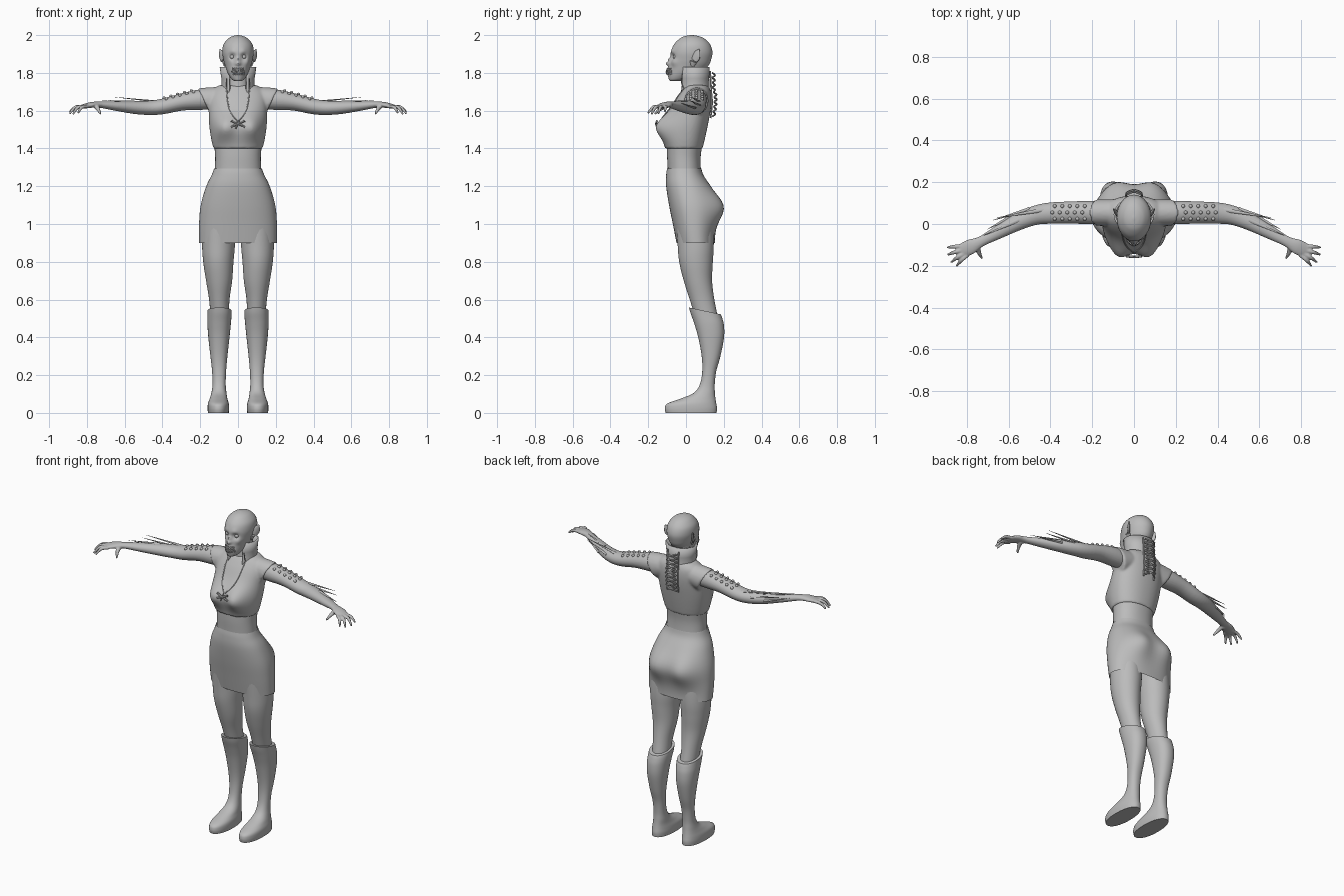
import bpy, bmesh, math
from mathutils import Vector
from mathutils.bvhtree import BVHTree

if bpy.data.objects.get("Cube"):
    bpy.data.objects.remove(bpy.data.objects["Cube"])

grey = bpy.data.materials.new("plain grey")
grey.use_nodes = True
grey.diffuse_color = (0.5, 0.5, 0.5, 1)
grey.node_tree.nodes["Principled BSDF"].inputs["Base Color"].default_value = (0.5, 0.5, 0.5, 1)
made = []


def spline(rows, steps):
    """Catmull-Rom interpolation of rows of numbers."""
    pts = [rows[0]] + list(rows) + [rows[-1]]
    out = []
    for a, b, c, d in zip(pts, pts[1:], pts[2:], pts[3:]):
        for k in range(steps):
            t = k / steps
            out.append([q + t / 2 * (r - p + t * (2 * p - 5 * q + 4 * r - s + t * (3 * (q - r) + s - p)))
                        for p, q, r, s in zip(a, b, c, d)])
    return out + [list(rows[-1])]


def body(rows, steps=5, n=40, power=2.0, tilt=0.0, bumps=()):
    """Upright rings from rows of height, centre x, half width, front y, back y."""
    rings = []
    top = max(r[0] for r in rows)
    for z, cx, rx, yf, yb in spline(rows, steps):
        ring = []
        for i in range(n):
            a = math.tau * i / n
            c, s = math.cos(a), math.sin(a)
            c = math.copysign(abs(c) ** (2 / power), c)
            s = math.copysign(abs(s) ** (2 / power), s)
            p = Vector((cx + rx * c, (yf + yb) / 2 + (yb - yf) / 2 * s, z))
            p.z -= tilt * s * (z / top) ** 6
            ring.append(p)
        rings.append(ring)
    for centre, push, size in bumps:
        for side in ((1, -1) if centre[0] else (1,)):
            mid = Vector((centre[0] * side, centre[1], centre[2]))
            for ring in rings:
                for p in ring:
                    p += Vector(push) * math.exp(-((p - mid).length / size) ** 2)
    return rings


def tube(rows, steps=4, n=12):
    """Rings along a path from rows of x, y, z, sideways radius, upright radius."""
    rows = spline(rows, steps)
    rings = []
    for i, row in enumerate(rows):
        p = Vector(row[:3])
        t = Vector(rows[min(i + 1, len(rows) - 1)][:3]) - Vector(rows[max(i - 1, 0)][:3])
        t.normalize()
        u = t.cross(Vector((0, 0, 1)) if abs(t.z) < 0.9 else Vector((0, 1, 0))).normalized()
        v = u.cross(t)
        rings.append([p + u * row[3] * math.cos(math.tau * k / n) + v * row[4] * math.sin(math.tau * k / n)
                      for k in range(n)])
    return rings


def wire(points, r, steps=4):
    return tube([(*p, r, r) for p in points], steps, 6)


def spike(a, b, r, flat=1.0):
    return tube([(*a, r, r * flat), (*b, r * 0.08, r * 0.08 * flat)], 2, 8)


def make(name, lofts, mirror=False, voxel=0, closed=True, cap=True, smooth=4):
    bm = bmesh.new()
    for rings in lofts:
        vs = [[bm.verts.new(p) for p in ring] for ring in rings]
        n = len(vs[0])
        for lo, hi in zip(vs, vs[1:]):
            for i in range(n if closed else n - 1):
                j = (i + 1) % n
                bm.faces.new((lo[i], lo[j], hi[j], hi[i]))
        if cap and closed:
            bm.faces.new(vs[0][::-1])
            bm.faces.new(vs[-1])
    bmesh.ops.recalc_face_normals(bm, faces=bm.faces)
    return finish(name, bm, mirror, voxel, smooth)


def finish(name, bm, mirror=False, voxel=0, smooth=4):
    mesh = bpy.data.meshes.new(name)
    bm.to_mesh(mesh)
    bm.free()
    mesh.materials.append(grey)
    ob = bpy.data.objects.new(name, mesh)
    bpy.context.collection.objects.link(ob)
    if mirror:
        ob.modifiers.new("both sides", "MIRROR").use_mirror_merge = False
    if voxel:
        m = ob.modifiers.new("blend", "REMESH")
        m.mode, m.voxel_size, m.use_smooth_shade = "VOXEL", voxel, True
        m = ob.modifiers.new("soften", "SMOOTH")
        m.factor, m.iterations = 0.5, smooth
    made.append(ob)
    return ob


def surface(ob):
    bpy.context.view_layer.update()
    return BVHTree.FromObject(ob, bpy.context.evaluated_depsgraph_get())


def cast(tree, start, direction, lift=0.003):
    hit = tree.ray_cast(Vector(start), Vector(direction))[0]
    return (hit if hit else Vector(start)) - Vector(direction) * lift


# Bodice with short sleeves
trunk = body([(1.40, 0, .130, -.108, .088), (1.45, 0, .142, -.108, .10), (1.52, 0, .152, -.098, .115),
              (1.60, 0, .155, -.08, .13), (1.66, 0, .155, -.055, .135), (1.705, 0, .14, -.025, .13),
              (1.735, 0, .10, 0, .115)], power=2.2, n=56,
             bumps=[((.073, -.09, 1.515), (0, -.068, 0), .072)])
sleeve = []
for x, z, lean, r in ((.04, 1.665, 0, .055), (.10, 1.66, .01, .066), (.15, 1.652, .025, .07), (.178, 1.648, .034, .07)):
    sleeve.append([Vector((x + lean * math.sin(a), .055 + .064 * math.cos(a), z + r * math.sin(a)))
                   for a in (math.tau * k / 24 for k in range(24))])
bodice = make("bodice", [trunk, sleeve], mirror=True, voxel=.007, smooth=5)

# Bare waist and skirt
make("waist", [body([(1.24, 0, .125, -.095, .085), (1.30, 0, .122, -.097, .078), (1.36, 0, .121, -.10, .078),
                     (1.43, 0, .127, -.10, .088)], power=2.2)])
make("skirt", [body([(.90, 0, .206, -.05, .152), (1.0, 0, .206, -.07, .148), (1.1, 0, .197, -.09, .142),
                     (1.2, 0, .168, -.105, .118), (1.26, 0, .139, -.105, .09), (1.295, 0, .126, -.10, .081)],
                    power=2.25, n=64, bumps=[((.09, .13, 1.09), (0, .062, 0), .095)])], cap=False)

# Legs and boots
make("legs", [body([(1.08, .10, .085, -.06, .14), (.90, .103, .087, -.045, .147), (.80, .104, .08, -.036, .142),
                    (.70, .10, .069, -.012, .138), (.60, .099, .054, .02, .15), (.50, .096, .048, .05, .17)])],
     mirror=True)
make("boots", [body([(0, .104, .055, -.108, .162), (.025, .104, .057, -.112, .164), (.05, .104, .055, -.098, .16),
                     (.075, .103, .047, -.03, .156), (.105, .101, .040, .04, .153), (.15, .10, .035, .073, .152),
                     (.22, .10, .037, .086, .16), (.30, .101, .045, .083, .182), (.40, .101, .056, .064, .201),
                     (.47, .10, .062, .042, .201), (.515, .098, .064, .024, .192), (.54, .098, .064, .016, .184)],
                    tilt=.018, power=2.2)], mirror=True)

# Arms with hands
arm = tube([(.08, .055, 1.66, .05, .05), (.20, .055, 1.658, .056, .054), (.30, .055, 1.645, .053, .045),
            (.40, .052, 1.622, .051, .041), (.47, .042, 1.615, .046, .038), (.55, .012, 1.617, .041, .034),
            (.65, -.04, 1.625, .032, .025), (.73, -.083, 1.632, .025, .017), (.78, -.108, 1.63, .036, .015),
            (.825, -.13, 1.62, .034, .011)], n=28)
fingers = [tube([(x, y, 1.622, .010, .010), ((x + tx) / 2 + .005, (y + ty) / 2, 1.618, .0095, .0095),
                 (tx, ty, tz, .005, .006)])
           for x, y, tx, ty, tz in ((.815, -.105, .893, -.112, 1.592), (.82, -.125, .892, -.147, 1.583),
                                    (.81, -.14, .874, -.183, 1.581), (.795, -.148, .848, -.201, 1.586))]
fingers.append(tube([(.75, -.105, 1.625, .016, .014), (.742, -.135, 1.61, .011, .011), (.727, -.165, 1.583, .005, .006)]))
arms = make("arms", [arm] + fingers, mirror=True, voxel=.0045, smooth=3)

# Forearm spines
make("forearm_spines", [spike(a, b, .011, .5) for a, b in (
    ((.42, .07, 1.648), (.655, .03, 1.672)), ((.50, .07, 1.63), (.675, .018, 1.655)),
    ((.55, .02, 1.648), (.72, -.055, 1.655)), ((.57, .045, 1.615), (.70, -.025, 1.64)))], mirror=True)

# Studs on the upper arms
tree = surface(arms)
bm = bmesh.new()
for col in range(5):
    for row in range(3):
        p = cast(tree, (.235 + .036 * col + .012 * (row % 2), .025 + .03 * row, 2), (0, 0, -1), 0)
        made_verts = bmesh.ops.create_icosphere(bm, subdivisions=2, radius=.009)["verts"]
        bmesh.ops.translate(bm, verts=made_verts, vec=p)
finish("arm_studs", bm, mirror=True)

# Neck and head
make("neck", [body([(1.68, 0, .075, -.01, .115), (1.74, 0, .058, -.005, .105), (1.86, 0, .056, 0, .105)])])
head = make("head", [body([(1.757, 0, .018, -.084, -.03), (1.765, 0, .032, -.09, 0), (1.785, 0, .046, -.092, .04),
                           (1.81, 0, .059, -.09, .09), (1.84, 0, .069, -.086, .12), (1.87, 0, .077, -.083, .133),
                           (1.91, 0, .083, -.08, .14), (1.95, 0, .077, -.064, .128), (1.98, 0, .054, -.035, .10),
                           (1.994, 0, .03, -.008, .07), (2.0, 0, .005, .022, .036)], n=64, steps=6,
                          bumps=[((.031, -.075, 1.886), (0, .016, 0), .018), ((0, -.085, 1.85), (0, -.022, 0), .013),
                                 ((0, -.083, 1.872), (0, -.012, 0), .011), ((.03, -.075, 1.912), (0, -.006, 0), .018),
                                 ((.045, -.06, 1.855), (.004, -.006, 0), .02), ((0, -.09, 1.808), (0, -.01, 0), .025)])])
make("ears", [tube([(.069, .035, 1.835, .005, .008), (.076, .04, 1.86, .008, .020), (.085, .054, 1.89, .008, .026),
                    (.092, .064, 1.912, .005, .014), (.096, .07, 1.925, .001, .002)], n=14)], mirror=True)

# Eyes
bm = bmesh.new()
bmesh.ops.create_uvsphere(bm, u_segments=16, v_segments=10, radius=.013)
bmesh.ops.translate(bm, verts=bm.verts, vec=(.031, -.056, 1.885))
finish("eyes", bm, mirror=True)

# Lips crossed by pointed teeth
tree = surface(head)
lips = []
for rise in (.011, -.011):
    lips.append(wire([cast(tree, (x * .0085, -1, 1.808 + rise * (1 - (x / 4.2) ** 2)), (0, 1, 0), .002)
                      for x in range(-4, 5)], .0045))
make("lips", lips)
teeth = []
for k in range(-3, 4):
    for rise in (.018, -.018):
        x = k * .0095 + (.004 if rise < 0 else 0)
        root = cast(tree, (x, -1, 1.808 + rise), (0, 1, 0), .002)
        tip = cast(tree, (x, -1, 1.808 - rise * .4), (0, 1, 0), .009)
        teeth.append(spike(root, tip, .0045))
make("teeth", teeth)

# Standing collar, open at the front
collar = []
for z, rx, ry in ((1.68, .095, .09), (1.72, .086, .08), (1.77, .088, .078), (1.83, .097, .08)):
    collar.append([Vector((rx * math.cos(a), .045 + ry * math.sin(a), z))
                   for a in (math.radians(-58 + 296 * k / 40) for k in range(41))])
ob = make("collar", [collar], closed=False)
ob.modifiers.new("thickness", "SOLIDIFY").thickness = .009

# Neck cord and crossed pendant
tree = surface(bodice)
cord = [cast(tree, (x, -1, z), (0, 1, 0)) for x, z in ((.06, 1.715), (.058, 1.68), (.053, 1.64), (.043, 1.60),
                                                      (.024, 1.57), (.004, 1.545))]
make("neck_cord", [wire([(.06, -.025, 1.77), (.061, -.022, 1.74)] + cord, .003)], mirror=True)
front = min(cast(tree, (x, -1, 1.53), (0, 1, 0)).y for x in (0, .03)) - .004
make("pendant", [wire([(-s * .036, front, 1.53 - .016), (0, front - .004, 1.53), (s * .036, front, 1.53 + .016)], .006)
                 for s in (1, -1)] + [wire([(-.012, front, 1.505), (.006, front, 1.55)], .004)])

# Crossed lacing down the back
laces = []
for s in (1, -1):
    path = []
    for k in range(19):
        z = 1.80 - .0128 * k
        back = cast(tree, (0, 1, z), (0, -1, 0)).y if z < 1.70 else .128
        wave = math.sin(math.pi * (k / 2 + .5))
        path.append((s * .036 * wave, max(back, .124) + .012 + .014 * (1 - abs(wave)), z))
    laces.append(wire(path, .0045, 5))
make("back_lacing", laces)
make("lacing_edges", [wire([(.038, .128, 1.81), (.038, .134, 1.70), (.038, .138, 1.64), (.038, .13, 1.56)], .005)],
     mirror=True)

# Smooth shading with crisp edges
bpy.ops.object.select_all(action="DESELECT")
for ob in made:
    ob.select_set(True)
bpy.context.view_layer.objects.active = made[0]
bpy.ops.object.shade_smooth_by_angle(angle=math.radians(50))
